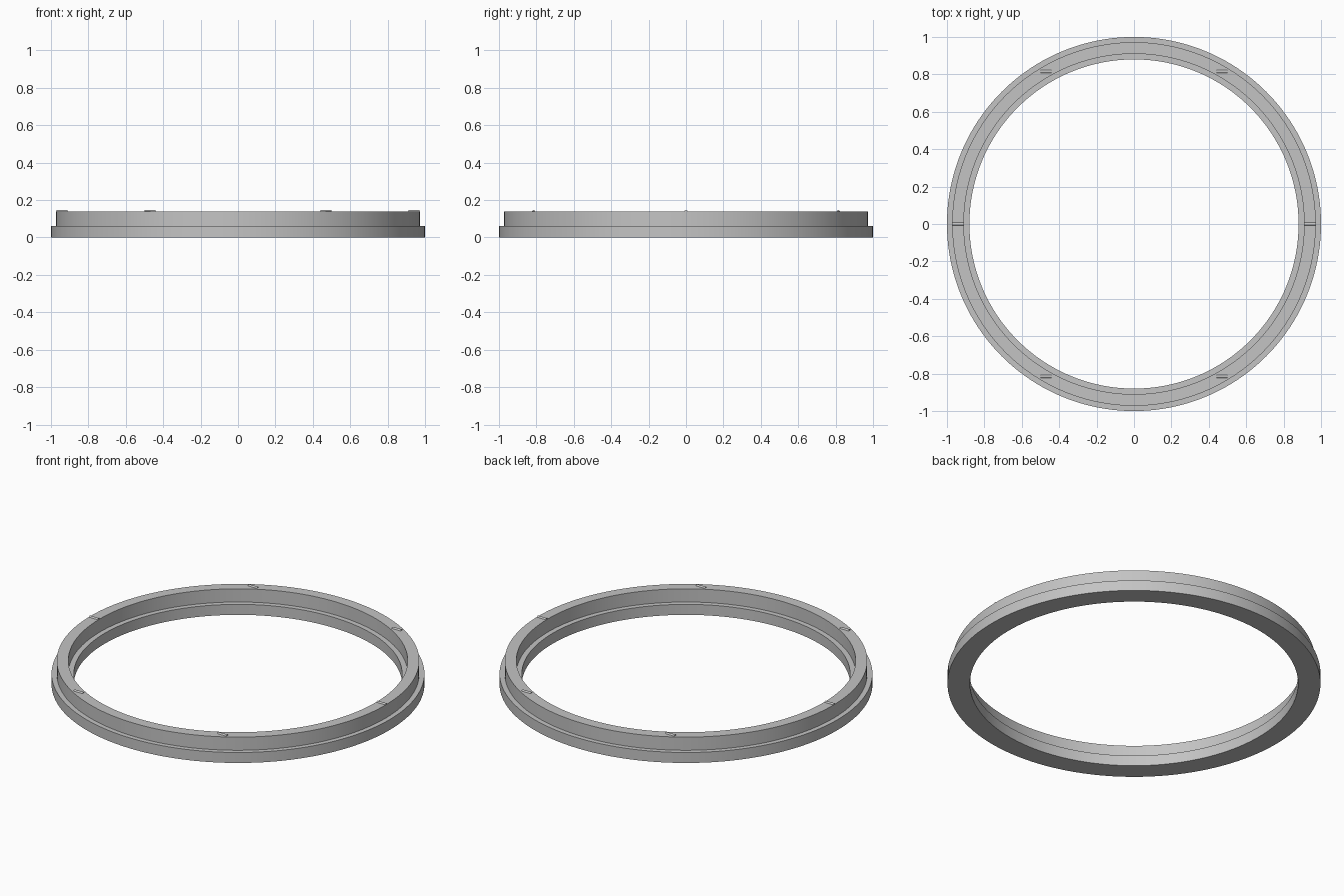
import bpy
import bmesh
from math import cos, sin, pi, radians
from mathutils import Matrix

cube = bpy.data.objects.get("Cube")
if cube:
    bpy.data.objects.remove(cube)

STEP_Z, TOP_Z = 0.062, 0.14
SEGMENTS = 160

grey = bpy.data.materials.new("plain grey")
grey.use_nodes = True
grey.diffuse_color = (0.55, 0.55, 0.55, 1)
grey.node_tree.nodes["Principled BSDF"].inputs["Base Color"].default_value = (0.55, 0.55, 0.55, 1)


def finish(name, bm):
    """Turn a bmesh into a smooth shaded object with sharp edges kept."""
    bmesh.ops.recalc_face_normals(bm, faces=bm.faces)
    mesh = bpy.data.meshes.new(name)
    bm.to_mesh(mesh)
    bm.free()
    mesh.materials.append(grey)
    obj = bpy.data.objects.new(name, mesh)
    bpy.context.collection.objects.link(obj)
    bpy.ops.object.select_all(action='DESELECT')
    obj.select_set(True)
    bpy.context.view_layer.objects.active = obj
    bpy.ops.object.shade_smooth_by_angle(angle=radians(30))
    return obj


# Stepped ring: wide base band with a narrower raised collar
profile = [(0.88, 0), (1, 0), (1, STEP_Z), (0.972, STEP_Z),
           (0.972, TOP_Z), (0.91, TOP_Z), (0.91, STEP_Z), (0.88, STEP_Z)]
bm = bmesh.new()
verts = [bm.verts.new((r, 0, z)) for r, z in profile]
edges = [bm.edges.new((a, b)) for a, b in zip(verts, verts[1:] + verts[:1])]
bmesh.ops.spin(bm, geom=verts + edges, cent=(0, 0, 0), axis=(0, 0, 1),
               angle=2 * pi, steps=SEGMENTS, use_merge=True)
bmesh.ops.remove_doubles(bm, verts=bm.verts, dist=0.0001)
finish("stepped_ring", bm)

# Six small rounded ridges on the collar, all lying along x
for i in range(6):
    angle = i * pi / 3
    bm = bmesh.new()
    place = (Matrix.Translation((0.941 * cos(angle), 0.941 * sin(angle), TOP_Z - 0.003))
             @ Matrix.Rotation(pi / 2, 4, 'Y'))
    bmesh.ops.create_cone(bm, cap_ends=True, segments=24, radius1=0.009,
                          radius2=0.009, depth=0.058, matrix=place)
    finish(f"ridge_{i + 1}", bm)
